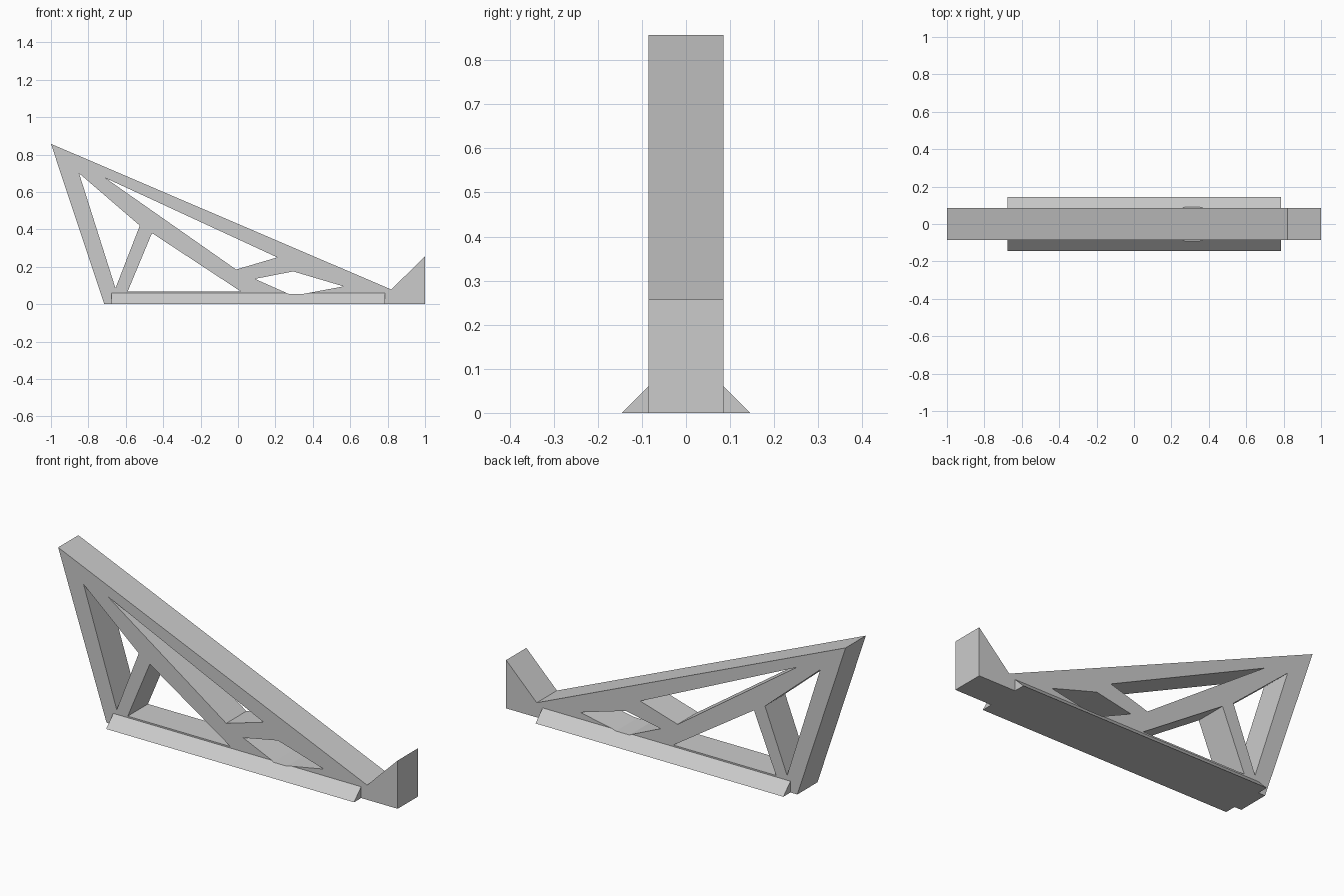
import bpy
import bmesh
from mathutils import Vector

if "Cube" in bpy.data.objects:
    bpy.data.objects.remove(bpy.data.objects["Cube"], do_unlink=True)

HALF = 0.085   # half the frame thickness
SKIRT = 0.06   # height and spread of the sloped foot

grey = bpy.data.materials.new("plain grey")
grey.use_nodes = True
colour = (0.6, 0.6, 0.6, 1)
grey.diffuse_color = colour
grey.node_tree.nodes["Principled BSDF"].inputs["Base Color"].default_value = colour


def prism(name, section, sweep):
    """Extrude a flat section along the sweep vector into a closed solid."""
    bm = bmesh.new()
    face = bm.faces.new([bm.verts.new(p) for p in section])
    grown = bmesh.ops.extrude_face_region(bm, geom=[face], use_keep_orig=True)
    moved = [v for v in grown["geom"] if isinstance(v, bmesh.types.BMVert)]
    bmesh.ops.translate(bm, verts=moved, vec=Vector(sweep))
    bmesh.ops.recalc_face_normals(bm, faces=bm.faces)
    mesh = bpy.data.meshes.new(name)
    bm.to_mesh(mesh)
    bm.free()
    mesh.materials.append(grey)
    obj = bpy.data.objects.new(name, mesh)
    bpy.context.collection.objects.link(obj)
    return obj


def side_prism(name, outline, half):
    return prism(name, [(x, -half, z) for x, z in outline], (0, 2 * half, 0))


def combine(target, tool, operation):
    """Apply a boolean and discard the tool."""
    mod = target.modifiers.new(operation, "BOOLEAN")
    mod.operation, mod.solver, mod.object = operation, "EXACT", tool
    bpy.context.view_layer.objects.active = target
    bpy.ops.object.modifier_apply(modifier=mod.name)
    bpy.data.objects.remove(tool, do_unlink=True)


# Sloping frame with the upright stop at its low end
frame = side_prism("wedge_frame", [(-0.715, 0), (1, 0), (1, 0.257),
                                   (0.82, 0.078), (-1, 0.857)], HALF)

# Foot with sloped skirts on both sides
left, right = -0.675, 0.785
wide = HALF + SKIRT
foot = prism("foot_skirt", [(left, -wide, 0), (left, wide, 0),
                            (left, HALF, SKIRT), (left, -HALF, SKIRT)],
             (right - left, 0, 0))
combine(frame, foot, "UNION")

# Openings between the struts
openings = {
    "rear_opening": [(-0.85, 0.70), (-0.525, 0.42), (-0.655, 0.085)],
    "lower_opening": [(-0.46, 0.38), (0.015, 0.068), (-0.59, 0.068)],
    "upper_opening": [(-0.71, 0.675), (0.21, 0.25), (-0.01, 0.185)],
    "front_opening": [(0.09, 0.135), (0.295, 0.175), (0.565, 0.095),
                      (0.35, 0.055), (0.27, 0.055)],
}
for name, outline in openings.items():
    combine(frame, side_prism(name, outline, 0.3), "DIFFERENCE")
